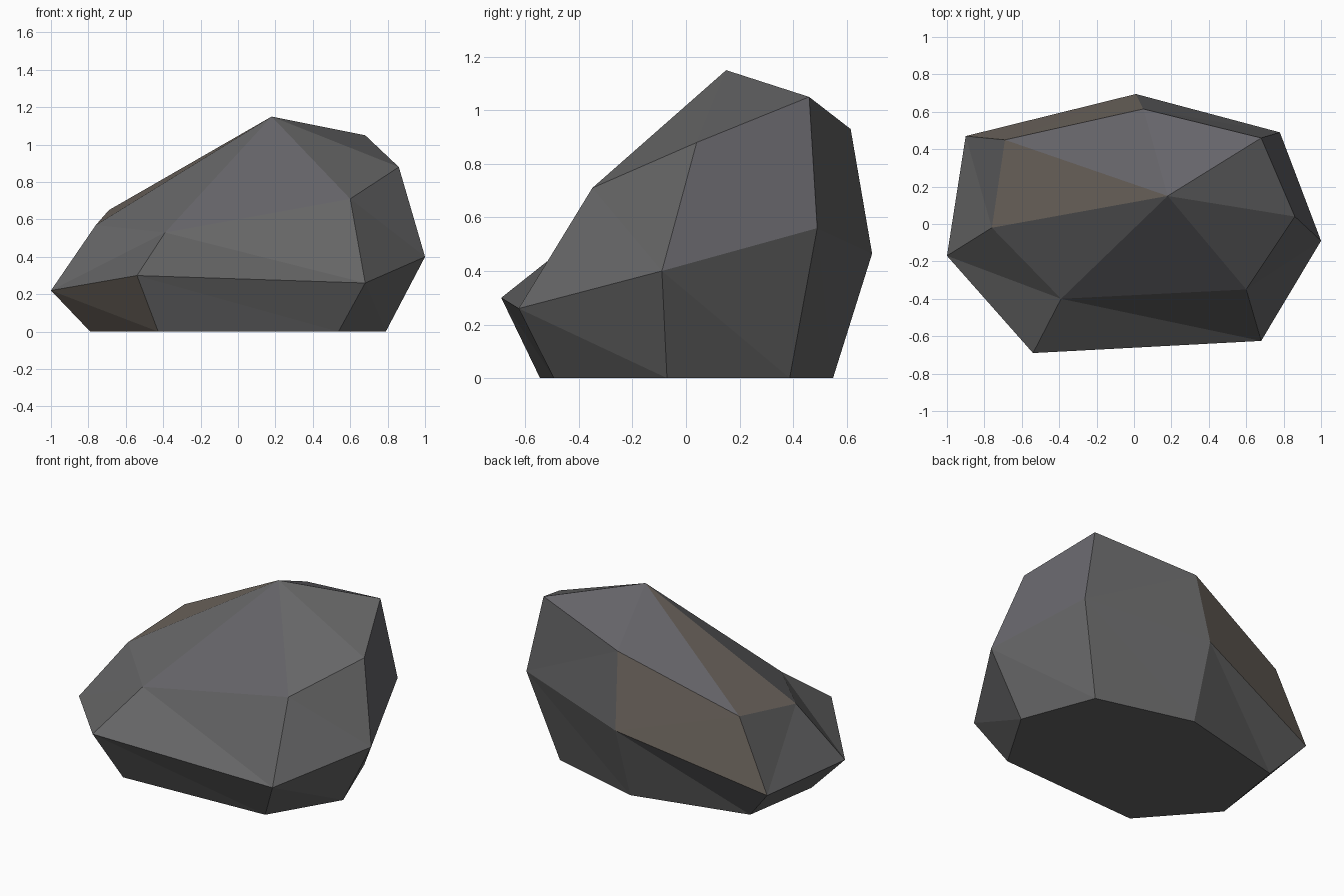
import bpy
import bmesh

default_cube = bpy.data.objects.get("Cube")
if default_cube:
    bpy.data.objects.remove(default_cube, do_unlink=True)


def make_material(name, colour):
    material = bpy.data.materials.new(name)
    material.use_nodes = True
    material.diffuse_color = (*colour, 1)
    shader = next(n for n in material.node_tree.nodes if n.type == "BSDF_PRINCIPLED")
    shader.inputs["Base Color"].default_value = (*colour, 1)
    return material


materials = [
    make_material("stone grey", (.13, .13, .132)),
    make_material("cool stone grey", (.132, .129, .143)),
    make_material("warm brown stone", (.155, .133, .113)),
]
GREY, COOL, BROWN = range(len(materials))

# Corners of the widest ring, counter-clockwise from the right side
waist_points = [
    (-1, -.17, .22), (-.54, -.69, .3), (.68, -.625, .26), (1, -.09, .4),
    (.78, .49, .56), (.01, .695, .465), (-.9, .47, .21),
]
# Corners of the shoulder ring below the peak
shoulder_points = [
    (-.76, -.02, .57), (-.39, -.4, .53), (.6, -.35, .71), (.86, .04, .88),
    (.68, .46, 1.05), (.05, .615, .93), (-.69, .45, .65),
]
peak_point = (.18, .15, 1.15)
base_scale = .79

# Which way each shoulder facet is creased, and the colours of each band
crease_to_next_waist = [False, True, True, True, False, False, False]
crown_colours = [GREY, COOL, GREY, GREY, COOL, COOL, BROWN]
shoulder_colours = [GREY, GREY, GREY, COOL, GREY, BROWN, GREY]
foot_colours = [BROWN, GREY, GREY, GREY, GREY, GREY, GREY]

bm = bmesh.new()
waist = [bm.verts.new(p) for p in waist_points]
shoulder = [bm.verts.new(p) for p in shoulder_points]
base = [bm.verts.new((x * base_scale, y * base_scale, 0)) for x, y, z in waist_points]
peak = bm.verts.new(peak_point)


def add_face(corners, colour):
    face = bm.faces.new(corners)
    face.material_index = colour
    face.smooth = False


def add_creased_quad(low, low_next, high_next, high, crease_from_high, colour):
    """Split a four-cornered facet into two flat triangles."""
    if crease_from_high:
        add_face((low, low_next, high), colour)
        add_face((low_next, high_next, high), colour)
    else:
        add_face((low, low_next, high_next), colour)
        add_face((low, high_next, high), colour)


sides = len(waist)
for i in range(sides):
    j = (i + 1) % sides
    # Crown facet
    add_face((shoulder[i], shoulder[j], peak), crown_colours[i])
    # Shoulder facet
    add_creased_quad(waist[i], waist[j], shoulder[j], shoulder[i],
                     crease_to_next_waist[i], shoulder_colours[i])
    # Undercut foot facet
    add_creased_quad(base[i], base[j], waist[j], waist[i], True, foot_colours[i])

# Flat underside
add_face(list(reversed(base)), GREY)
bmesh.ops.recalc_face_normals(bm, faces=bm.faces[:])

mesh = bpy.data.meshes.new("boulder")
bm.to_mesh(mesh)
bm.free()
for material in materials:
    mesh.materials.append(material)
boulder = bpy.data.objects.new("boulder", mesh)
bpy.context.scene.collection.objects.link(boulder)
